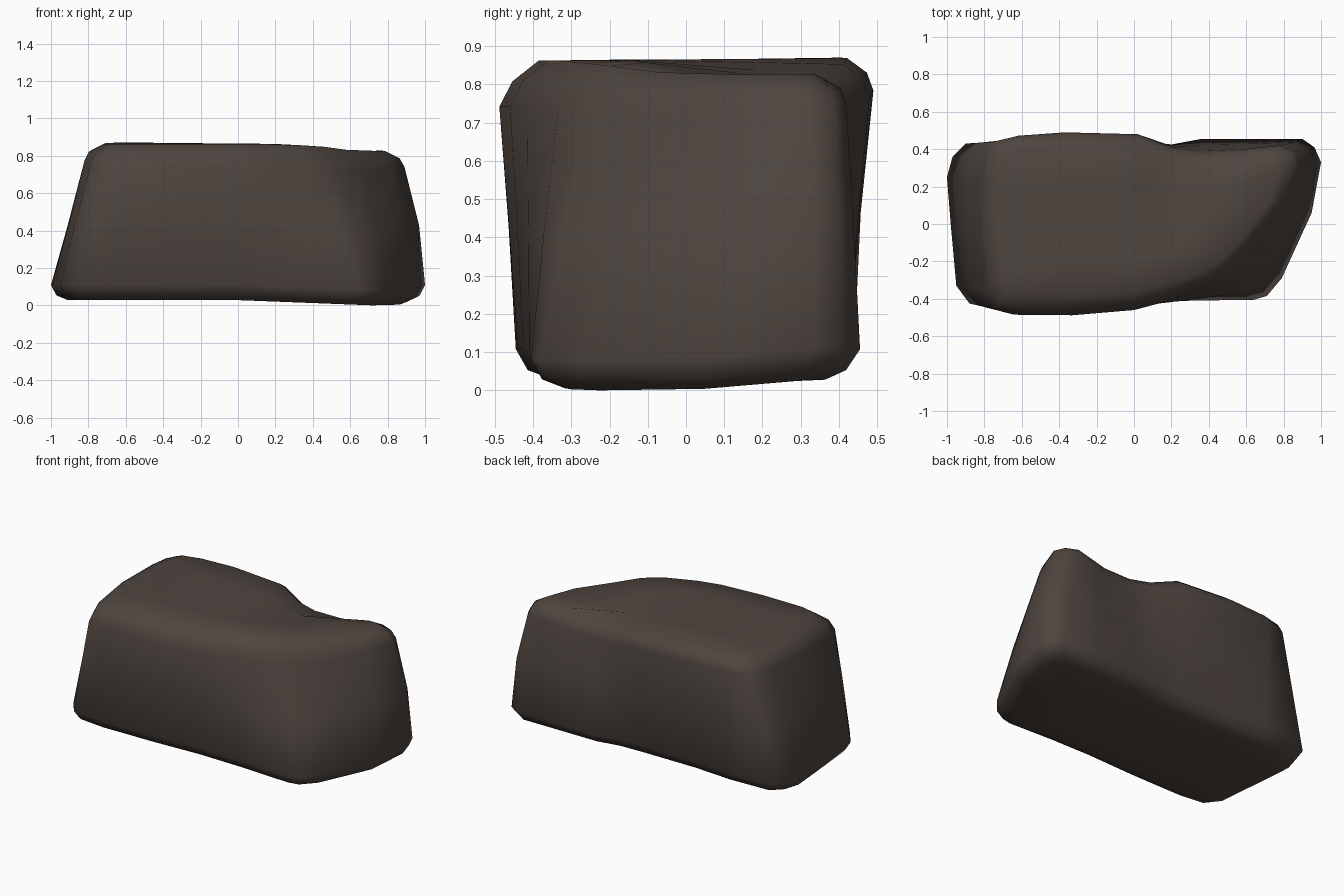
import bpy, bmesh

if "Cube" in bpy.data.objects:
    bpy.data.objects.remove(bpy.data.objects["Cube"])

# Boulder outline, counter-clockwise: (foot x, foot y, shoulder x, shoulder y)
OUTLINE = [
    (-.95, -.33, -.79, -.36), (-.88, -.425, -.75, -.455), (-.70, -.445, -.64, -.485),
    (-.33, -.44, -.33, -.488), (0, -.425, 0, -.46), (.30, -.41, .17, -.415),
    (.64, -.405, .39, -.335), (.71, -.385, .52, -.25), (.79, -.29, .66, -.09),
    (.95, .06, .82, .13), (1, .33, .89, .32), (.965, .41, .86, .39),
    (.90, .455, .78, .42), (.60, .455, .58, .40), (.36, .455, .36, .39),
    (.20, .425, .20, .41), (.03, .42, .02, .48), (-.35, .42, -.37, .49),
    (-.62, .44, -.62, .472), (-.90, .43, -.75, .44), (-.97, .36, -.79, .37),
    (-1, .25, -.81, .25), (-.98, 0, -.82, -.05),
]


def clamp(v):
    return max(0.0, min(1.0, v))


def top_z(x, y):
    # crown dips toward the right end, with a hollow at the back right
    slope = .862 - .037 * clamp((x - .25) / .55) + .008 * clamp(y / .4) * clamp(.5 - x)
    hollow = .07 * clamp(1 - ((x - .36) / .38) ** 2) * clamp((y + .15) / .45)
    return slope - hollow


def foot_z(x, y):
    # underside dips toward the front right
    return .028 - .028 * clamp(x / .72) * clamp(1 - y / .33)


# Rings: (blend foot->shoulder, x scale, front y scale, back y scale,
#         height from foot plane, depth from top plane)
RINGS = [
    (0, .50, .42, .42, 0, None), (0, .91, .78, .80, 0, None),
    (0, .97, .93, .92, .025, None), (0, 1, 1, 1, .08, None),
    (.47, 1, 1, 1, .40, None), (1, 1, 1, 1, None, .10),
    (1, .97, .93, .965, None, .045), (1, .88, .79, .86, None, 0),
    (1, .50, .42, .45, None, -.002),
]

bm = bmesh.new()
loops = []
for blend, sx, sf, sb, up, down in RINGS:
    loop = []
    for fx, fy, tx, ty in OUTLINE:
        x = (fx + (tx - fx) * blend) * sx
        y = (fy + (ty - fy) * blend) * (sf if fy < 0 else sb)
        if 0 < blend < 1 and x > .5:
            x += .02            # right end bulges slightly
        if down is None:
            z = foot_z(x, y) + up
        else:                   # front chamfer is deeper than the back one
            z = top_z(x, y) - down * (1.2 if fy < 0 else .85)
        loop.append(bm.verts.new((x, y, z)))
    loops.append(loop)

n = len(OUTLINE)
for a, b in zip(loops, loops[1:]):
    for i in range(n):
        j = (i + 1) % n
        bm.faces.new((a[i], a[j], b[j], b[i]))
caps = [bm.faces.new(loops[0][::-1]), bm.faces.new(loops[-1])]
bmesh.ops.triangulate(bm, faces=caps)
bmesh.ops.recalc_face_normals(bm, faces=bm.faces)

mesh = bpy.data.meshes.new("boulder")
bm.to_mesh(mesh)
bm.free()
boulder = bpy.data.objects.new("boulder", mesh)
bpy.context.collection.objects.link(boulder)

# Single dark brown stone colour
stone = bpy.data.materials.new("dark_brown_stone")
stone.diffuse_color = (.078, .060, .050, 1)
stone.use_nodes = True
stone.node_tree.nodes["Principled BSDF"].inputs["Base Color"].default_value = stone.diffuse_color
mesh.materials.append(stone)

bpy.context.view_layer.objects.active = boulder
boulder.select_set(True)
bpy.ops.object.shade_smooth_by_angle(angle=.9)
